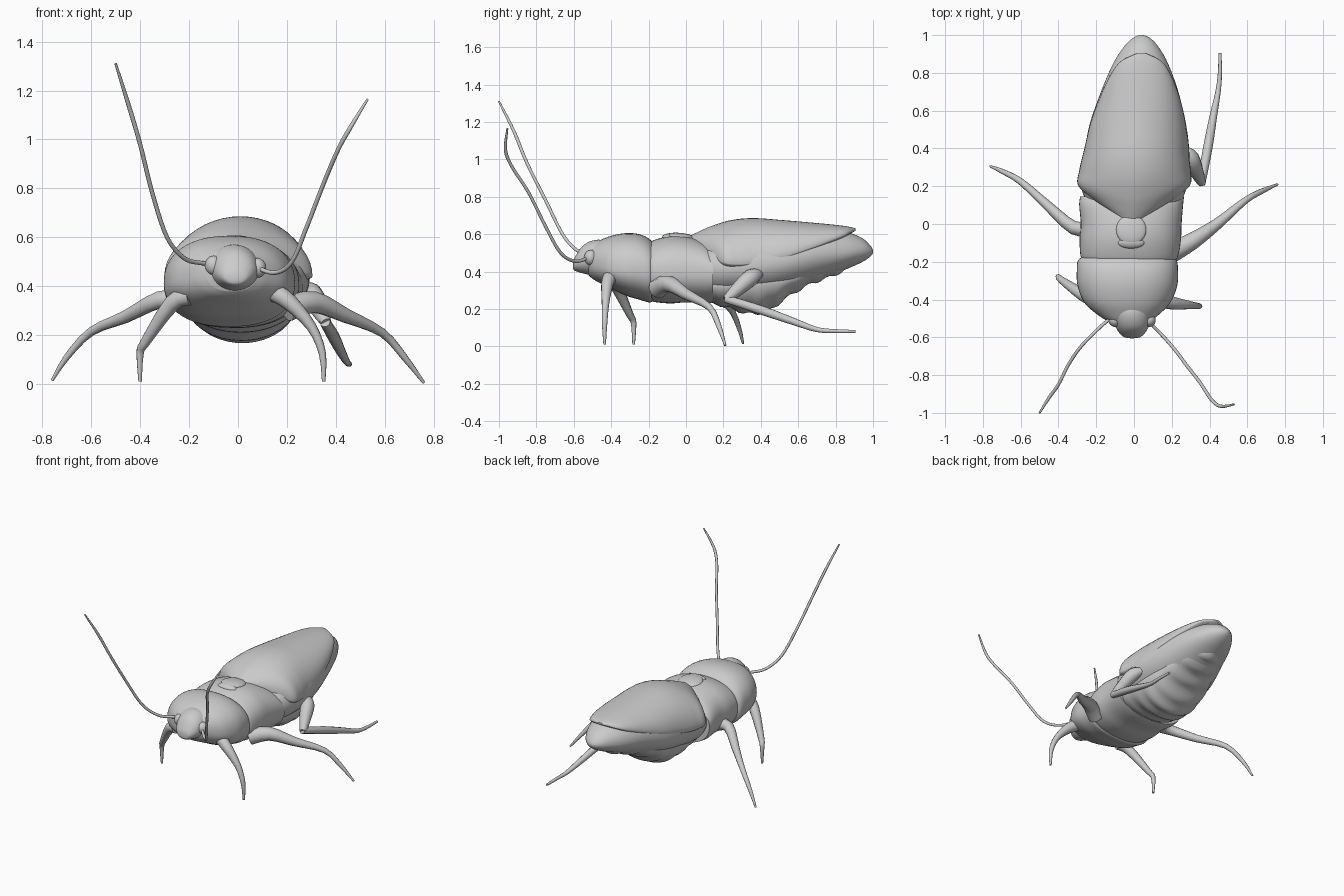
import bpy, bmesh, math


def spline(rows, steps):
    # Catmull-Rom interpolation through rows of numbers
    out = []
    n = len(rows)
    for i in range(n - 1):
        a, b, c, d = rows[max(i - 1, 0)], rows[i], rows[i + 1], rows[min(i + 2, n - 1)]
        for s in range(steps):
            t = s / steps
            out.append([0.5 * (2 * q + (r - p) * t + (2 * p - 5 * q + 4 * r - w) * t * t
                               + (3 * q - p - 3 * r + w) * t ** 3)
                        for p, q, r, w in zip(a, b, c, d)])
    return out + [list(rows[-1])]


def finish(name, bm):
    bmesh.ops.recalc_face_normals(bm, faces=bm.faces)
    me = bpy.data.meshes.new(name)
    bm.to_mesh(me)
    bm.free()
    ob = bpy.data.objects.new(name, me)
    bpy.context.collection.objects.link(ob)
    bpy.ops.object.select_all(action='DESELECT')
    ob.select_set(True)
    bpy.context.view_layer.objects.active = ob
    bpy.ops.object.shade_smooth_by_angle(angle=math.radians(50))
    return ob


def body(name, rows, power=2.0, sweep=0.0, ripple=0.0, sides=48):
    # rows: y, centre x, half width, top z, widest z, bottom z
    bm = bmesh.new()
    rings = []
    table = spline(rows, 6)
    y0, y1 = rows[0][0], rows[-1][0]
    for y, cx, w, top, mid, bot in table:
        ring = []
        fade = max(0, 1 - (y - y0) / (0.5 * (y1 - y0)))
        for k in range(sides):
            a = 2 * math.pi * k / sides
            c, s = math.cos(a), math.sin(a)
            x = math.copysign(abs(c) ** (2 / power), c) * max(w, 0.003)
            z = math.copysign(abs(s) ** (2 / power), s)
            z = mid + z * (top - mid if s > 0 else mid - bot)
            if s < 0:
                z += ripple * -s * math.sin(y * 60)
            ring.append(bm.verts.new((cx + x, y + sweep * fade * abs(x) / 0.3, z)))
        rings.append(ring)
    for r, q in zip(rings, rings[1:]):
        for k in range(sides):
            j = (k + 1) % sides
            bm.faces.new((r[k], r[j], q[j], q[k]))
    bm.faces.new(rings[0])
    bm.faces.new(rings[-1])
    return finish(name, bm)


def limb(name, pts, steps=3):
    # pts: x, y, z, radius
    cu = bpy.data.curves.new(name, 'CURVE')
    cu.dimensions = '3D'
    cu.bevel_depth = 1.0
    cu.bevel_resolution = 3
    cu.use_fill_caps = True
    table = spline(pts, steps)
    sp = cu.splines.new('POLY')
    sp.points.add(len(table) - 1)
    for p, (x, y, z, r) in zip(sp.points, table):
        p.co = (x, y, z, 1)
        p.radius = r
    ob = bpy.data.objects.new(name, cu)
    bpy.context.collection.objects.link(ob)
    bpy.ops.object.select_all(action='DESELECT')
    ob.select_set(True)
    bpy.context.view_layer.objects.active = ob
    bpy.ops.object.convert(target='MESH')
    bpy.ops.object.shade_smooth_by_angle(angle=math.radians(50))


def pebble(name, loc, size, tilt=0):
    bm = bmesh.new()
    bmesh.ops.create_uvsphere(bm, u_segments=24, v_segments=14, radius=1)
    ob = finish(name, bm)
    ob.location, ob.scale, ob.rotation_euler = loc, size, (tilt, 0, 0)


# head
body("head", [
    (-0.605, -0.01, 0.01, 0.44, 0.43, 0.42),
    (-0.595, -0.01, 0.05, 0.475, 0.44, 0.405),
    (-0.55, -0.01, 0.085, 0.54, 0.46, 0.39),
    (-0.48, -0.015, 0.105, 0.57, 0.47, 0.375),
    (-0.40, -0.02, 0.11, 0.56, 0.47, 0.36)])
pebble("left_eye", (-0.10, -0.51, 0.485), (0.035, 0.035, 0.04))
pebble("right_eye", (0.08, -0.51, 0.475), (0.035, 0.035, 0.04))

# pronotum shield
body("pronotum", [
    (-0.52, -0.025, 0.10, 0.53, 0.45, 0.38),
    (-0.49, -0.03, 0.15, 0.55, 0.44, 0.355),
    (-0.42, -0.035, 0.225, 0.585, 0.42, 0.32),
    (-0.33, -0.035, 0.263, 0.605, 0.41, 0.275),
    (-0.25, -0.035, 0.268, 0.60, 0.41, 0.25),
    (-0.19, -0.035, 0.26, 0.57, 0.40, 0.235),
    (-0.165, -0.03, 0.22, 0.53, 0.40, 0.26)], power=2.3)

# middle thorax
body("thorax", [
    (-0.21, -0.025, 0.22, 0.54, 0.40, 0.26),
    (-0.18, -0.025, 0.255, 0.565, 0.40, 0.24),
    (-0.09, -0.02, 0.268, 0.59, 0.40, 0.23),
    (0.0, -0.015, 0.267, 0.588, 0.40, 0.235),
    (0.10, -0.015, 0.275, 0.56, 0.40, 0.23),
    (0.145, -0.01, 0.275, 0.52, 0.40, 0.235)], power=2.3, sweep=0.0)

# small plates between thorax and wings
pebble("scutellum", (-0.015, -0.03, 0.585), (0.08, 0.08, 0.022), -0.1)
pebble("scutellum_ridge", (-0.015, -0.10, 0.583), (0.07, 0.03, 0.02), 0.2)

# upper wing cover, swept back at its shoulders
body("wing_cover", [
    (0.01, -0.01, 0.06, 0.585, 0.56, 0.54),
    (0.07, -0.005, 0.20, 0.615, 0.50, 0.44),
    (0.14, 0.0, 0.295, 0.645, 0.45, 0.41),
    (0.24, 0.005, 0.295, 0.675, 0.44, 0.40),
    (0.36, 0.01, 0.278, 0.686, 0.45, 0.41),
    (0.52, 0.02, 0.255, 0.675, 0.48, 0.44),
    (0.66, 0.03, 0.215, 0.663, 0.525, 0.49),
    (0.78, 0.035, 0.165, 0.652, 0.57, 0.54),
    (0.86, 0.038, 0.11, 0.642, 0.60, 0.59),
    (0.905, 0.04, 0.02, 0.632, 0.625, 0.618)], sweep=0.09)

# lower wing body running to the tail tip
body("hind_wings", [
    (0.10, 0.0, 0.24, 0.55, 0.42, 0.27),
    (0.20, 0.0, 0.28, 0.62, 0.42, 0.25),
    (0.36, 0.015, 0.278, 0.655, 0.43, 0.26),
    (0.52, 0.02, 0.257, 0.655, 0.45, 0.29),
    (0.70, 0.03, 0.205, 0.645, 0.49, 0.35),
    (0.85, 0.035, 0.145, 0.615, 0.50, 0.41),
    (0.94, 0.038, 0.09, 0.58, 0.51, 0.45),
    (0.985, 0.04, 0.045, 0.54, 0.51, 0.48),
    (1.0, 0.04, 0.01, 0.515, 0.508, 0.50)])

# segmented belly
body("belly", [
    (0.06, 0.0, 0.18, 0.40, 0.32, 0.24),
    (0.18, 0.01, 0.22, 0.42, 0.33, 0.22),
    (0.33, 0.015, 0.23, 0.43, 0.34, 0.175),
    (0.44, 0.02, 0.22, 0.43, 0.35, 0.19),
    (0.54, 0.02, 0.20, 0.44, 0.36, 0.26),
    (0.65, 0.025, 0.165, 0.46, 0.40, 0.325),
    (0.78, 0.03, 0.11, 0.47, 0.43, 0.375),
    (0.86, 0.03, 0.02, 0.45, 0.43, 0.41)], ripple=0.008)

# legs
limb("left_front_leg", [
    (-0.20, -0.40, 0.36, 0.04), (-0.27, -0.375, 0.33, 0.034),
    (-0.38, -0.30, 0.17, 0.02), (-0.40, -0.28, 0.125, 0.015), (-0.40, -0.28, 0.01, 0.007)])
limb("right_front_leg", [
    (0.14, -0.40, 0.38, 0.04), (0.21, -0.42, 0.335, 0.034),
    (0.30, -0.43, 0.235, 0.021), (0.345, -0.435, 0.125, 0.015), (0.35, -0.435, 0.01, 0.007)])
limb("left_middle_leg", [
    (-0.22, -0.02, 0.34, 0.045), (-0.32, -0.02, 0.345, 0.036), (-0.46, 0.10, 0.275, 0.026),
    (-0.60, 0.225, 0.215, 0.018), (-0.70, 0.28, 0.11, 0.013), (-0.76, 0.305, 0.015, 0.006)])
limb("right_middle_leg", [
    (0.20, -0.15, 0.31, 0.055), (0.31, -0.09, 0.335, 0.045), (0.44, 0.0, 0.28, 0.03),
    (0.59, 0.125, 0.21, 0.018), (0.68, 0.175, 0.11, 0.014), (0.76, 0.21, 0.005, 0.006)])
limb("right_hind_thigh", [
    (0.26, 0.40, 0.39, 0.02), (0.30, 0.35, 0.37, 0.045),
    (0.335, 0.27, 0.30, 0.036), (0.36, 0.215, 0.25, 0.022)])
limb("right_hind_shin", [
    (0.355, 0.21, 0.255, 0.022), (0.39, 0.40, 0.195, 0.025), (0.42, 0.57, 0.135, 0.02),
    (0.445, 0.70, 0.09, 0.014), (0.455, 0.80, 0.082, 0.011), (0.455, 0.905, 0.08, 0.008)])

# antennae
A = 0.009
limb("left_antenna", [
    (-0.08, -0.47, 0.49, A), (-0.15, -0.52, 0.495, A), (-0.22, -0.585, 0.515, A),
    (-0.29, -0.66, 0.60, A), (-0.35, -0.75, 0.78, A), (-0.40, -0.85, 0.98, A),
    (-0.45, -0.92, 1.15, A), (-0.50, -1.0, 1.31, 0.005)], 5)
limb("right_antenna", [
    (0.07, -0.51, 0.48, A), (0.15, -0.59, 0.455, A), (0.22, -0.67, 0.50, A),
    (0.28, -0.75, 0.64, A), (0.35, -0.84, 0.82, A), (0.41, -0.93, 0.96, A),
    (0.46, -0.965, 1.05, A), (0.53, -0.955, 1.165, 0.005)], 5)
